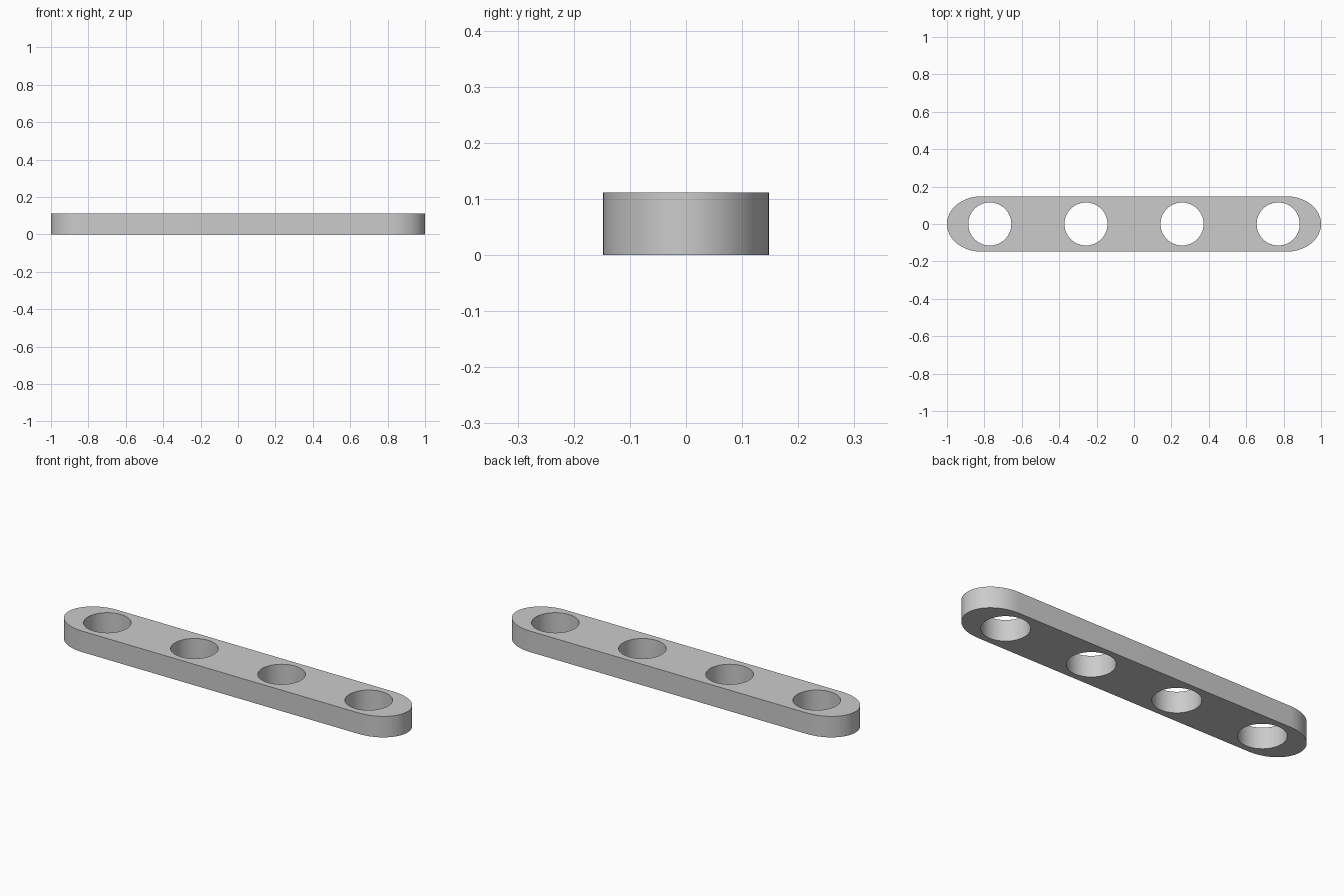
import bpy
import bmesh
from math import cos, sin, pi

cube = bpy.data.objects.get("Cube")
if cube:
    bpy.data.objects.remove(cube, do_unlink=True)

HALF_LENGTH, HALF_WIDTH, HEIGHT = 1.0, 0.148, 0.112
END_DEPTH = 0.185                      # how far each rounded end reaches
HOLE_RADIUS, HOLE_PITCH, HOLE_COUNT = 0.115, 0.514, 4
SEGMENTS = 64


def arc(cx, rx, ry, start, end, steps):
    """Points along an elliptical arc centred on the x axis."""
    angles = [start + (end - start) * i / steps for i in range(steps + 1)]
    return [(cx + rx * cos(a), ry * sin(a), 0) for a in angles]


def add_loop(bm, points):
    verts = [bm.verts.new(p) for p in points]
    for a, b in zip(verts, verts[1:] + verts[:1]):
        bm.edges.new((a, b))


bm = bmesh.new()

# Bar outline: straight sides with rounded ends
centre = HALF_LENGTH - END_DEPTH
add_loop(bm, arc(centre, END_DEPTH, HALF_WIDTH, -pi / 2, pi / 2, SEGMENTS // 2)
         + arc(-centre, END_DEPTH, HALF_WIDTH, pi / 2, 3 * pi / 2, SEGMENTS // 2))

# Row of round holes
for i in range(HOLE_COUNT):
    x = (i - (HOLE_COUNT - 1) / 2) * HOLE_PITCH
    add_loop(bm, arc(x, HOLE_RADIUS, HOLE_RADIUS, 0, 2 * pi, SEGMENTS)[:-1])

# Fill the plate around the holes and give it thickness
bmesh.ops.triangle_fill(bm, edges=bm.edges[:], use_beauty=True, normal=(0, 0, 1))
result = bmesh.ops.extrude_face_region(bm, geom=bm.faces[:], use_keep_orig=True)
top = [g for g in result["geom"] if isinstance(g, bmesh.types.BMVert)]
bmesh.ops.translate(bm, verts=top, vec=(0, 0, HEIGHT))
bmesh.ops.recalc_face_normals(bm, faces=bm.faces[:])

mesh = bpy.data.meshes.new("perforated_bar")
bm.to_mesh(mesh)
bm.free()
bar = bpy.data.objects.new("perforated_bar", mesh)
bpy.context.collection.objects.link(bar)

# Plain grey material
grey = bpy.data.materials.new("light_grey")
grey.use_nodes = True
colour = (0.6, 0.6, 0.6, 1)
grey.diffuse_color = colour
for node in grey.node_tree.nodes:
    if node.type == 'BSDF_PRINCIPLED':
        node.inputs["Base Color"].default_value = colour
mesh.materials.append(grey)

# Smooth curved walls, crisp rims
bpy.ops.object.select_all(action='DESELECT')
bar.select_set(True)
bpy.context.view_layer.objects.active = bar
bpy.ops.object.shade_smooth_by_angle(angle=pi / 6)
